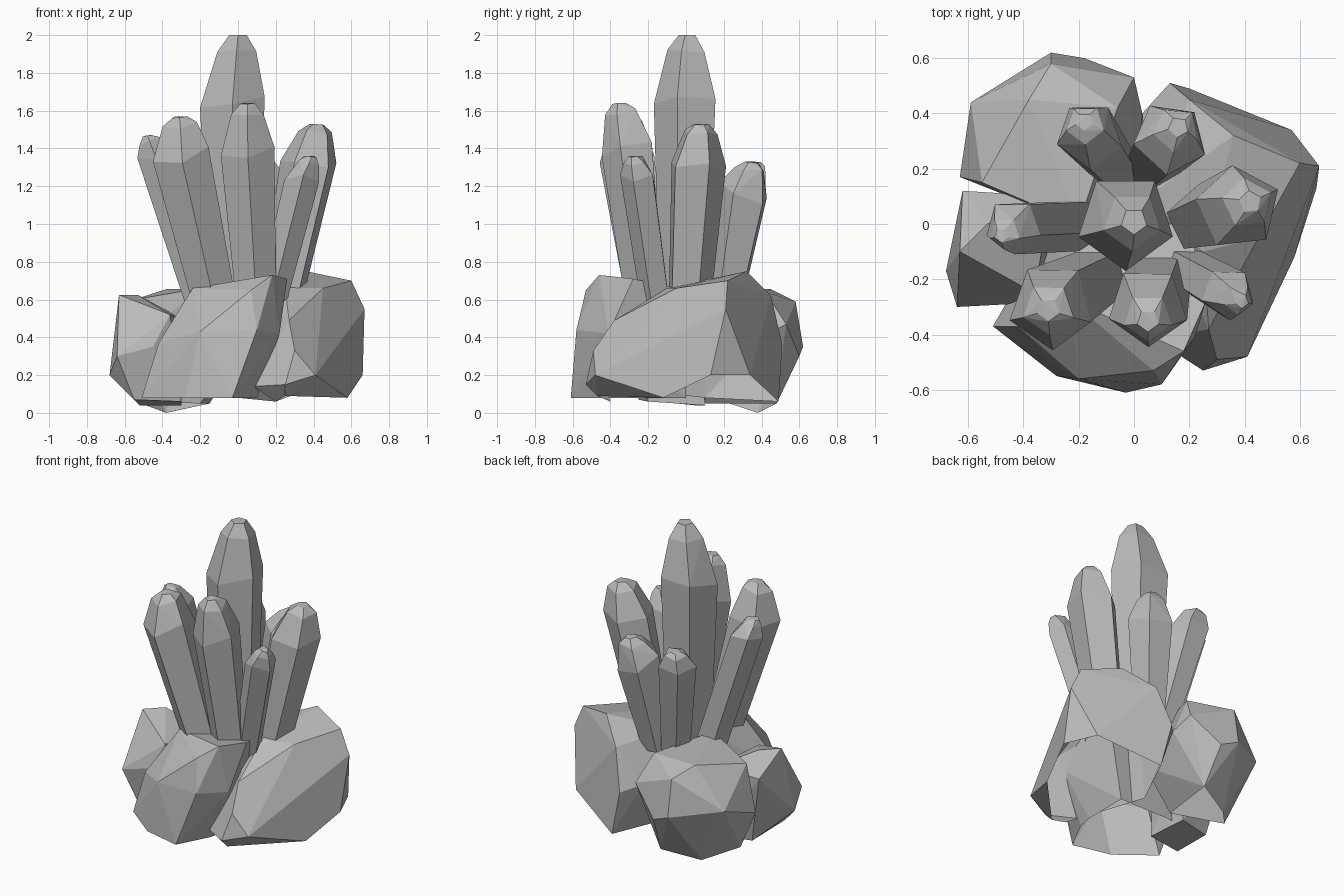
import bpy
import bmesh
import random
from math import cos, sin, pi, tau, radians
from mathutils import Vector

random.seed(4)

if "Cube" in bpy.data.objects:
    bpy.data.objects.remove(bpy.data.objects["Cube"], do_unlink=True)

# Single stone colour
stone = bpy.data.materials.new("stone_grey")
stone.use_nodes = True
grey = (0.5, 0.5, 0.5, 1)
stone.diffuse_color = grey
stone.node_tree.nodes["Principled BSDF"].inputs["Base Color"].default_value = grey


def hull_object(name, points, flatten, hollow=True):
    """Wrap points in a flat-shaded convex shell; hollow ones are open underneath."""
    bm = bmesh.new()
    for point in points:
        bm.verts.new(point)
    bmesh.ops.convex_hull(bm, input=bm.verts[:])
    loose = [v for v in bm.verts if not v.link_faces]
    bmesh.ops.delete(bm, geom=loose, context='VERTS')
    bmesh.ops.dissolve_limit(bm, angle_limit=radians(flatten),
                             verts=bm.verts[:], edges=bm.edges[:])
    bmesh.ops.recalc_face_normals(bm, faces=bm.faces[:])
    if hollow:
        underside = [f for f in bm.faces if f.normal.z < -0.8]
        bmesh.ops.delete(bm, geom=underside, context='FACES')
    mesh = bpy.data.meshes.new(name)
    bm.to_mesh(mesh)
    bm.free()
    mesh.materials.append(stone)
    obj = bpy.data.objects.new(name, mesh)
    bpy.context.collection.objects.link(obj)


def crystal(name, foot, shoulder, tip, foot_radius, radius, turn):
    """Five-sided prism widening from foot to shoulder, then closing in a faceted tip."""
    foot, shoulder, tip = Vector(foot), Vector(shoulder), Vector(tip)
    axis = shoulder - foot
    frame = Vector((0, 0, 1)).rotation_difference(axis)
    buried = foot - axis * 0.25
    neck = shoulder.lerp(tip, 0.78)
    rings = [(buried, foot_radius * 0.9, 0),
             (shoulder, radius, 0.04),
             (neck, radius * 0.6, 0.015),
             (tip, radius * 0.27, 0)]
    points = []
    for centre, ring_radius, jitter in rings:
        for side in range(5):
            angle = turn + tau * side / 5
            lift = random.uniform(-jitter, jitter)
            offset = Vector((cos(angle) * ring_radius, sin(angle) * ring_radius, lift))
            points.append(centre + frame @ offset)
    for point in points:
        point.z = min(point.z, tip.z)
    hull_object(name, points, 3)


# Crystals: foot, shoulder and tip centres, foot and shoulder radius, turn
front, right = -pi / 2, pi
crystal("centre_crystal", (-.02, 0, .7), (-.03, .01, 1.64), (0, .01, 2),
        .15, .18, front)
crystal("front_crystal", (.09, -.22, .7), (.05, -.3, 1.4), (.05, -.35, 1.64),
        .12, .15, front)
crystal("front_right_crystal", (-.15, -.21, .7), (-.3, -.3, 1.36), (-.31, -.31, 1.57),
        .13, .16, front)
crystal("right_crystal", (-.22, 0, .7), (-.44, -.01, 1.37), (-.48, -.04, 1.47),
        .11, .1, front)
crystal("front_left_crystal", (.2, -.17, .68), (.34, -.25, 1.24), (.39, -.28, 1.36),
        .09, .095, front)
crystal("left_crystal", (.25, .02, .7), (.38, .06, 1.34), (.42, .08, 1.53),
        .13, .155, right - 0.2)
crystal("back_left_crystal", (.07, .23, .7), (.13, .31, 1.17), (.16, .35, 1.33),
        .11, .14, right + 0.2)
crystal("back_right_crystal", (-.08, .22, .7), (-.16, .32, 1.2), (-.18, .37, 1.33),
        .1, .12, front)

# Boulders: corner points of each chunk
front_corners = [
    (-.51, -.37, .08), (-.28, -.55, .08), (-.03, -.61, .08), (.08, -.4, .08),
    (.1, -.3, .08), (-.2, -.56, .43), (.1, -.58, .44), (.07, -.53, .65),
    (-.42, -.37, .37), (-.24, -.27, .66), (.18, -.46, .73), (.26, -.28, .71),
    (.22, -.41, .42), (-.2, 0, .62), (.2, 0, .65), (-.3, 0, .08), (.1, 0, .08)]
left_corners = [
    (.25, -.53, .15), (.08, -.42, .14), (.41, -.48, .2), (.58, -.12, .08),
    (.66, .13, .2), (.67, .21, .55), (.6, .22, .7), (.57, .34, .2),
    (.36, .32, .75), (.2, .45, .62), (.13, .51, .36), (.2, .49, .06),
    (.03, .4, .4), (.3, -.49, .33), (.27, -.38, .49), (.25, -.47, .09),
    (.45, -.05, .66), (.25, -.1, .66), (.2, -.4, .06), (0, .1, .08), (.05, .1, .65)]
back_corners = [
    (-.63, .17, .3), (-.59, .44, .4), (-.3, .62, .35), (-.18, .6, .3),
    (0, .53, .47), (.03, .4, .4), (-.38, .45, .655), (-.06, .42, .64),
    (-.55, .15, .6), (-.2, 0, .66), (-.38, .38, 0), (-.15, .48, .05),
    (-.54, .2, .06), (-.2, .1, .05), (0, .1, .3), (-.3, .58, .59)]
right_corners = [
    (-.63, -.1, .625), (-.62, .12, .5), (-.68, -.17, .2), (-.64, -.3, .3),
    (-.53, 0, .625), (-.36, -.25, .52), (-.55, -.25, .07), (-.52, .05, .04),
    (-.3, -.2, .06), (-.3, .1, .5), (-.3, .1, .04), (-.45, -.29, .35)]

for name, corners, hollow in (("front_boulder", front_corners, True),
                              ("left_boulder", left_corners, True),
                              ("back_boulder", back_corners, True),
                              ("right_boulder", right_corners, False)):
    hull_object(name, corners, 6, hollow)
